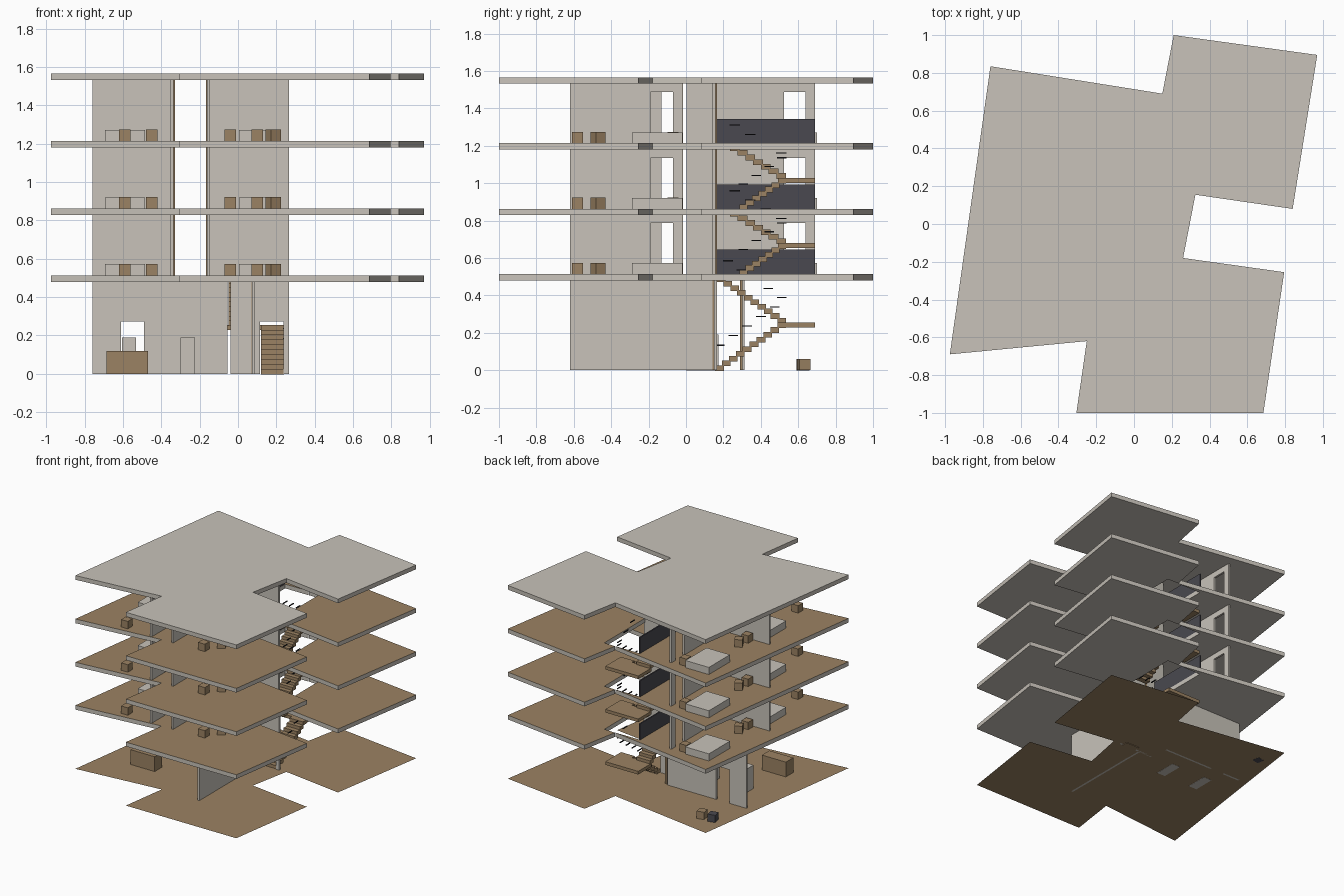
import bpy
import bmesh
from mathutils import Matrix, Vector

cube = bpy.data.objects.get("Cube")
if cube:
    bpy.data.objects.remove(cube)


def material(name, rgb):
    m = bpy.data.materials.new(name)
    m.use_nodes = True
    m.diffuse_color = (*rgb, 1)
    m.node_tree.nodes["Principled BSDF"].inputs["Base Color"].default_value = (*rgb, 1)
    return m


PLASTER = material("warm grey plaster", (0.58, 0.545, 0.49))
WOOD = material("brown wood", (0.33, 0.225, 0.125))
DARK = material("charcoal", (0.068, 0.066, 0.08))
BLACK = material("black metal", (0.012, 0.012, 0.014))


def finish(name, bm, *mats):
    mesh = bpy.data.meshes.new(name)
    bm.to_mesh(mesh)
    bm.free()
    ob = bpy.data.objects.new(name, mesh)
    for m in mats:
        mesh.materials.append(m)
    bpy.context.collection.objects.link(ob)
    return ob


def add_box(bm, x0, x1, y0, y1, z0, z1, turn=0.0):
    mid = Vector((x0 + x1, y0 + y1, z0 + z1)) / 2
    size = Matrix.Diagonal((x1 - x0, y1 - y0, z1 - z0, 1))
    bmesh.ops.create_cube(
        bm, size=1, matrix=Matrix.Translation(mid) @ Matrix.Rotation(turn, 4, "Z") @ size)


def boxes(name, mat, *items):
    bm = bmesh.new()
    for item in items:
        add_box(bm, *item)
    return finish(name, bm, mat)


def stool(name, mat, x, y, z, turn=0.0, r=0.03):
    boxes(name, mat, (x - r, x + r, y - r, y + r, z, z + 0.06, turn))


THICK = 0.016
DOOR = 0.272


def wall(name, axis, at, start, end, z0, z1, door=None):
    """Wall along an axis, with an optional doorway (from, to)."""
    spans = [(start, end, z0, z1)]
    if door:
        spans = [(start, door[0], z0, z1), (door[1], end, z0, z1),
                 (door[0], door[1], z0 + DOOR, z1)]
    t = THICK / 2
    items = []
    for a, b, low, high in spans:
        if b - a < 0.002:
            continue
        if axis == "x":
            items.append((a, b, at - t, at + t, low, high))
        else:
            items.append((at - t, at + t, a, b, low, high))
    boxes(name, PLASTER, *items)


# Floor plates: the middle ones carry the stair opening
BACK_LEFT = [(-0.975, -0.69), (-0.76, 0.835), (0.15, 0.69)]
STAIR_HOLE = [(-0.06, 0.689), (-0.06, 0.165), (0.25, 0.165), (0.25, 0.689), (0.152, 0.692)]
REST = [(0.21, 1.0), (0.97, 0.895), (0.84, 0.08), (0.325, 0.155), (0.26, -0.18),
        (0.795, -0.255), (0.685, -1.0), (-0.305, -1.0), (-0.25, -0.62)]


def plate(name, outline, z, depth, top):
    bm = bmesh.new()
    face = bm.faces.new([bm.verts.new((x, y, z)) for x, y in outline])
    face.normal_update()
    if face.normal.z < 0:
        face.normal_flip()
    if depth:
        ret = bmesh.ops.extrude_face_region(bm, geom=[face])
        up = [g for g in ret["geom"] if isinstance(g, bmesh.types.BMVert)]
        bmesh.ops.translate(bm, verts=up, vec=(0, 0, depth))
        bmesh.ops.recalc_face_normals(bm, faces=bm.faces)
    for f in bm.faces:
        f.normal_update()
        f.material_index = 1 if f.normal.z > 0.9 else 0
    finish(name, bm, PLASTER if depth else top, top)


SLAB = 0.034
TOPS = [0.0, 0.514, 0.863, 1.214, 1.566]
plate("ground_floor", BACK_LEFT + REST, 0, 0, WOOD)
for i in (1, 2, 3):
    plate(f"floor_slab_{i}", BACK_LEFT + STAIR_HOLE + REST, TOPS[i] - SLAB, SLAB, WOOD)
plate("roof_slab", BACK_LEFT + REST, TOPS[4] - SLAB, SLAB, PLASTER)


# Staircase: two flights joined by a half landing
def flight(name, x0, x1, y0, y1, z0, z1):
    n = round((z1 - z0) / 0.025)
    dy, dz = (y1 - y0) / n, (z1 - z0) / n
    steps = bmesh.new()
    rails = bmesh.new()
    for k in range(n):
        a, b = sorted((y0 + k * dy, y0 + (k + 1) * dy))
        top = z0 + (k + 1) * dz
        add_box(steps, x0, x1, a - 0.005, b + 0.005, top - 0.03, top)
        if k % 2 == 0:
            add_box(rails, 0.235, 0.243, a - 0.008, b + 0.008, top + 0.105, top + 0.111)
    finish(name, steps, WOOD)
    finish(name + "_rail", rails, BLACK)


def stairs(level, start, landing, end):
    z0, z1 = TOPS[level], TOPS[level + 1] - 0.012
    flight(f"lower_flight_{level}", 0.12, 0.24, start, 0.53, z0, landing)
    flight(f"upper_flight_{level}", -0.05, 0.07, 0.53, end, landing, z1)
    boxes(f"stair_landing_{level}", WOOD, (-0.055, 0.24, 0.52, 0.69, landing - 0.026, landing))


stairs(0, 0.16, 0.255, 0.17)
for level in (1, 2):
    stairs(level, 0.29, TOPS[level] + 0.165, 0.24)

# Ground storey: walls, posts and furniture
CEIL = TOPS[1] - SLAB
wall("ground_back_wall", "x", 0.305, -0.76, -0.055, 0, CEIL, (-0.61, -0.49))
wall("ground_stair_wall", "x", 0.157, -0.04, 0.265, 0, CEIL, (0.115, 0.237))
wall("ground_side_wall", "y", 0.08, -0.62, 0.15, 0, CEIL)
boxes("ground_posts", WOOD,
      (0.071, 0.089, 0.143, 0.161, 0, CEIL), (-0.04, -0.024, 0.288, 0.302, 0, CEIL))
boxes("counter", WOOD, (-0.685, -0.47, -0.395, -0.3, 0, 0.12))
for side, x in (("left", -0.262), ("right", -0.568)):
    boxes(f"{side}_bench", PLASTER, (x - 0.037, x + 0.037, 0, 0.175, -0.001, 0.19))
stool("brown_stool", WOOD, -0.585, 0.63, 0, 0.2)
stool("dark_stool", DARK, -0.68, 0.625, -0.001, 0.2)

# Upper storeys: the same flat plan repeated
for i in (1, 2, 3):
    z, top = TOPS[i], TOPS[i + 1] - SLAB
    wall(f"left_room_divider_{i}", "x", 0.01, -0.76, -0.335, z, top)
    wall(f"stair_wall_{i}", "x", 0.15, -0.155, 0.265, z, top)
    wall(f"back_corridor_wall_{i}", "y", -0.345, 0.002, 0.69, z, top, (0.525, 0.64))
    wall(f"front_corridor_wall_{i}", "y", -0.345, -0.62, -0.02, z, top, (-0.13, -0.02))
    wall(f"inner_room_wall_{i}", "y", -0.155, -0.62, -0.02, z, top, (-0.19, -0.07))
    boxes(f"corridor_posts_{i}", WOOD, *[
        (x - 0.008, x + 0.008, y - 0.008, y + 0.008, z, top)
        for x, y in ((-0.337, -0.025), (-0.158, -0.025), (0.02, 0.157))])
    boxes(f"stair_balustrade_{i}", DARK, (-0.072, -0.062, 0.163, 0.69, z, z + 0.13))

    # Beds with a nightstand each
    for room, x, y in (("back", -0.59, 0.565), ("front", -0.59, -0.155), ("inner", 0.11, -0.155)):
        boxes(f"{room}_bed_{i}", PLASTER,
              (x - 0.105, x + 0.105, y - 0.135, y + 0.135, z, z + 0.058))
        stand = -0.45 if x < 0 else -0.04
        stool(f"{room}_nightstand_{i}", WOOD, stand, y + 0.085, z)

    # Seats
    stool(f"back_seat_{i}", WOOD, -0.59, 0.06, z)
    stool(f"back_turned_seat_{i}", WOOD, -0.585, 0.16, z, 0.5)
    stool(f"front_seat_{i}", WOOD, -0.59, -0.58, z)
    stool(f"inner_seat_{i}", WOOD, 0.1, -0.58, z)
    stool(f"inner_turned_seat_{i}", WOOD, 0.183, -0.47, z, 0.5)
